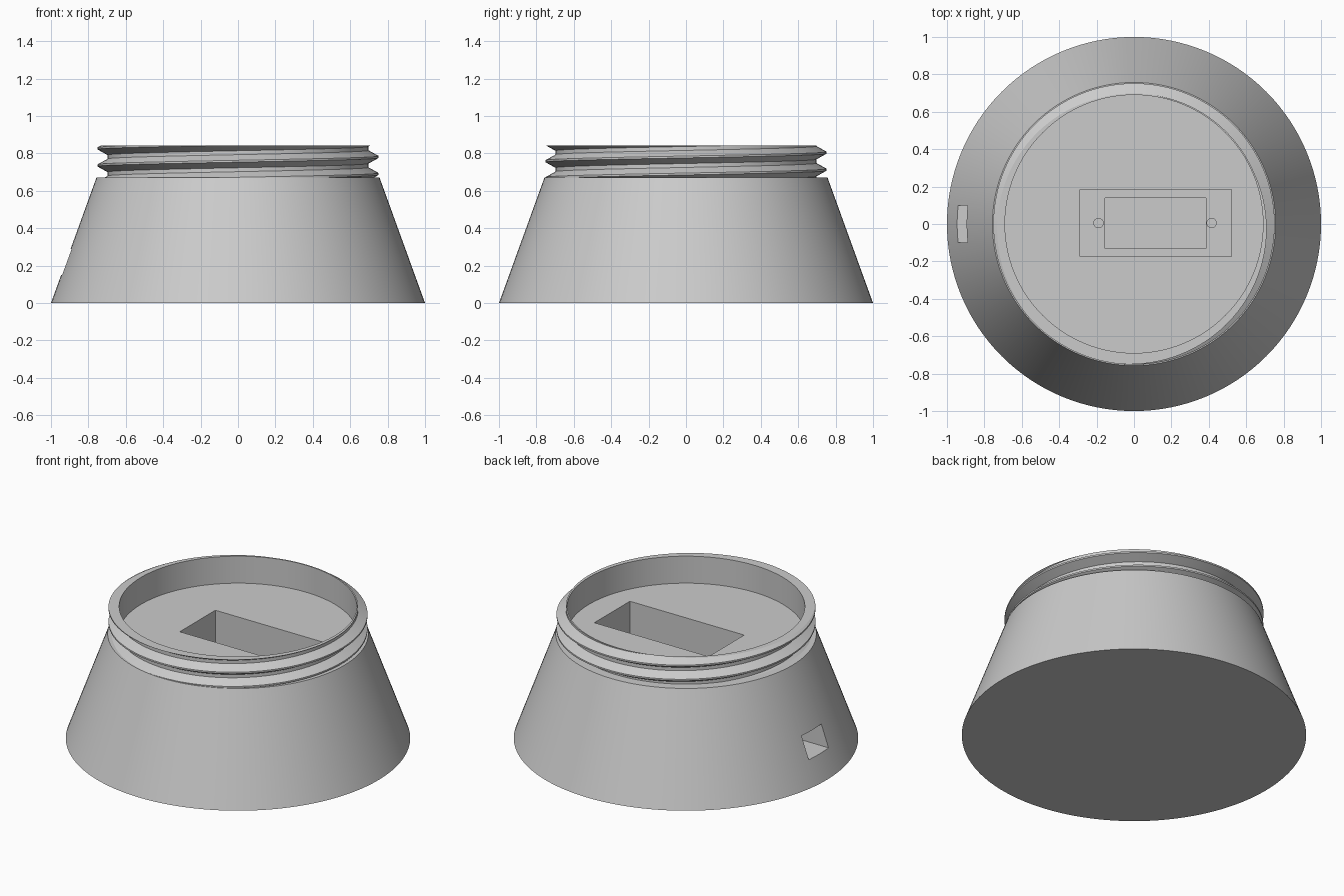
import bpy, bmesh, math

if "Cube" in bpy.data.objects:
    bpy.data.objects.remove(bpy.data.objects["Cube"], do_unlink=True)

SEGMENTS = 128
SHOULDER = 0.67
RIM = 0.843

grey = bpy.data.materials.new("light_grey")
grey.use_nodes = True
colour = (0.6, 0.6, 0.6, 1)
grey.diffuse_color = colour
grey.node_tree.nodes["Principled BSDF"].inputs["Base Color"].default_value = colour


def add_object(name, bm):
    mesh = bpy.data.meshes.new(name)
    bm.to_mesh(mesh)
    bm.free()
    mesh.materials.append(grey)
    obj = bpy.data.objects.new(name, mesh)
    bpy.context.collection.objects.link(obj)
    return obj


def activate(obj):
    bpy.ops.object.select_all(action="DESELECT")
    obj.select_set(True)
    bpy.context.view_layer.objects.active = obj


def box(name, lo, hi):
    bm = bmesh.new()
    bmesh.ops.create_cube(bm, size=1)
    for v in bm.verts:
        v.co = [(a + b) / 2 + c * (b - a) for a, b, c in zip(lo, hi, v.co)]
    return add_object(name, bm)


def cylinder(name, x, y, radius, z0, z1):
    bm = bmesh.new()
    bmesh.ops.create_cone(bm, cap_ends=True, segments=32, radius1=radius,
                          radius2=radius, depth=z1 - z0)
    bmesh.ops.translate(bm, verts=bm.verts, vec=(x, y, (z0 + z1) / 2))
    return add_object(name, bm)


# Tapered solid body
bm = bmesh.new()
bmesh.ops.create_cone(bm, cap_ends=True, segments=SEGMENTS, radius1=1,
                      radius2=0.757, depth=SHOULDER)
bmesh.ops.translate(bm, verts=bm.verts, vec=(0, 0, SHOULDER / 2))
body = add_object("tapered_body", bm)

# Stepped pocket, screw holes and side cable slot
cutters = [
    box("pocket_cutter", (-0.29, -0.175, 0.4), (0.52, 0.185, 0.9)),
    box("inner_pocket_cutter", (-0.155, -0.13, 0.13), (0.385, 0.14, 0.6)),
    box("cable_slot_cutter", (-1.2, -0.1, 0.15), (-0.1, 0.1, 0.29)),
]
for x in (-0.19, 0.415):
    cutters.append(cylinder("screw_hole_cutter", x, 0.005, 0.025, 0.31, 0.5))
for cutter in cutters:
    mod = body.modifiers.new("cut", "BOOLEAN")
    mod.operation = "DIFFERENCE"
    mod.solver = "EXACT"
    mod.object = cutter
    activate(body)
    bpy.ops.object.modifier_apply(modifier=mod.name)
    bpy.data.objects.remove(cutter, do_unlink=True)

# Threaded collar: helical tooth profile trimmed at shoulder and rim
PITCH, ROOT, TIP, INNER = 0.091, 0.698, 0.752, 0.69
TOOTH = [(-0.035, ROOT), (-0.005, TIP), (0.005, TIP), (0.035, ROOT)]
FIRST_TIP = 0.69


def trimmed(points, z):
    """Radius of the tooth profile at a height."""
    for (z0, r0), (z1, r1) in zip(points, points[1:]):
        if z0 <= z <= z1:
            return r0 + (r1 - r0) * (z - z0) / (z1 - z0)
    return ROOT


bm = bmesh.new()
columns = []
for i in range(SEGMENTS + 1):
    turn = i / SEGMENTS
    angle = math.tau * turn
    helix = [(FIRST_TIP + PITCH * (k + turn) + dz, r)
             for k in range(-3, 4) for dz, r in TOOTH]
    profile = [(INNER, SHOULDER)]
    for z, r in helix:
        zc = min(max(z, SHOULDER), RIM)
        profile.append((r if zc == z else trimmed(helix, zc), zc))
    profile.append((INNER, RIM))
    columns.append([bm.verts.new((r * math.cos(angle), r * math.sin(angle), z))
                    for r, z in profile])
for a, b in zip(columns, columns[1:]):
    for j in range(len(a)):
        k = (j + 1) % len(a)
        bm.faces.new((a[j], b[j], b[k], a[k]))
bmesh.ops.remove_doubles(bm, verts=bm.verts, dist=0.00005)
bmesh.ops.dissolve_degenerate(bm, edges=bm.edges, dist=0.00005)
bmesh.ops.recalc_face_normals(bm, faces=bm.faces)
collar = add_object("threaded_collar", bm)

for obj in (body, collar):
    activate(obj)
    bpy.ops.object.shade_smooth_by_angle(angle=math.radians(25))
